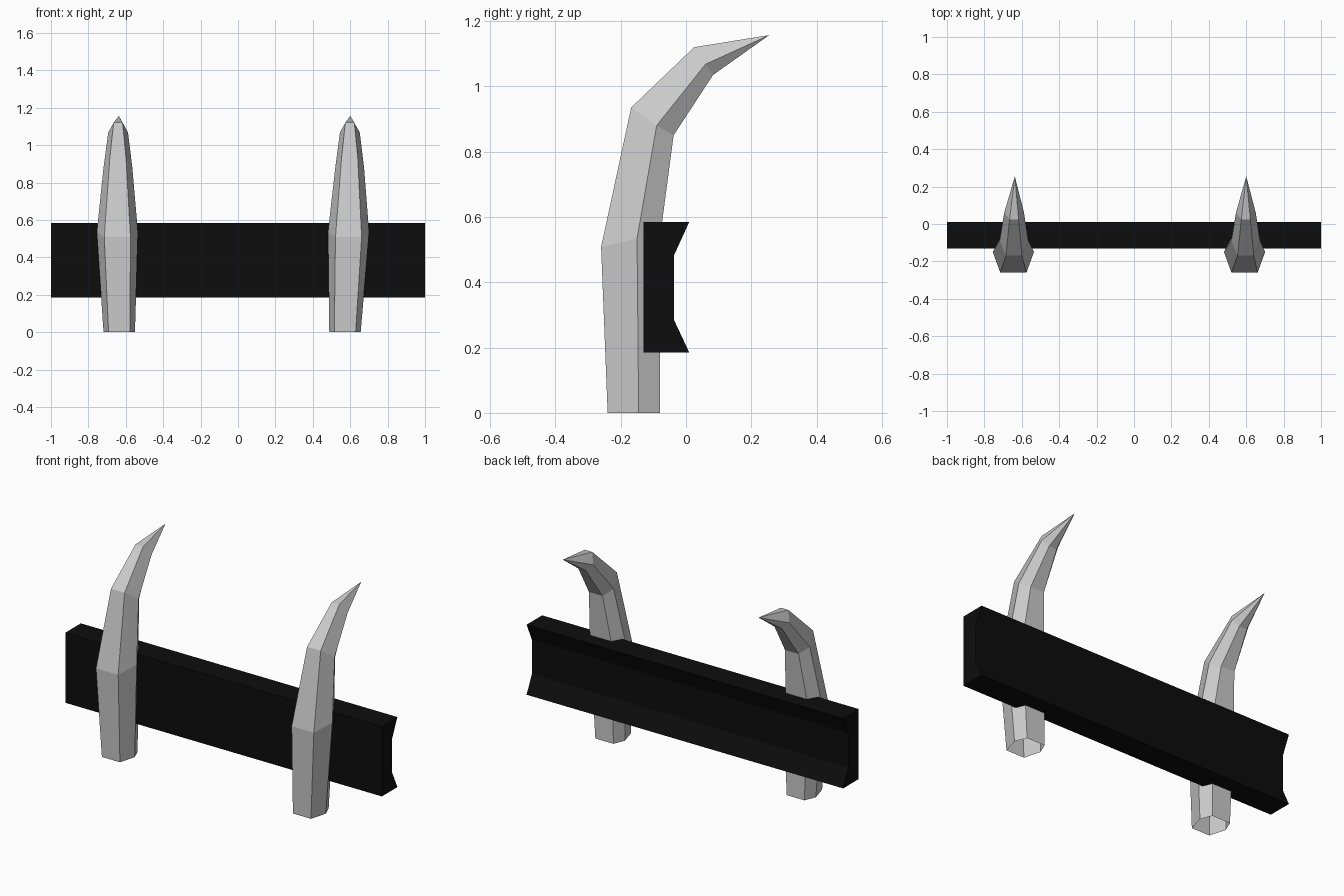
import bpy

if "Cube" in bpy.data.objects:
    bpy.data.objects.remove(bpy.data.objects["Cube"])

def make_mesh(name, verts, faces):
    mesh = bpy.data.meshes.new(name)
    mesh.from_pydata(verts, [], faces)
    mesh.update()
    obj = bpy.data.objects.new(name, mesh)
    bpy.context.collection.objects.link(obj)
    return obj

# Hexagonal rings of a post: front (y, z), side (y, z), back (y, z), end half width, side half width
RINGS = [
    ((-0.24, 0.0), (-0.145, 0.0), (-0.08, 0.0), 0.057, 0.084),
    ((-0.26, 0.508), (-0.15, 0.534), (-0.077, 0.555), 0.070, 0.110),
    ((-0.168, 0.935), (-0.09, 0.88), (-0.038, 0.85), 0.043, 0.077),
    ((0.025, 1.12), (0.06, 1.068), (0.083, 1.035), 0.024, 0.053),
]
TIP = (0.255, 1.157)

def curved_post(name, centres):
    verts, faces = [], []
    for (front, side, back, half, wide), cx in zip(RINGS, centres):
        for dx, (y, z) in ((-half, front), (half, front), (wide, side),
                           (half, back), (-half, back), (-wide, side)):
            verts.append((cx + dx, y, z))
    for r in range(len(RINGS) - 1):
        for i in range(6):
            a, b = r * 6 + i, r * 6 + (i + 1) % 6
            faces.append((a, b, b + 6, a + 6))
    # pointed tip; the foot stays open
    verts.append((centres[-1], *TIP))
    last, tip = (len(RINGS) - 1) * 6, len(verts) - 1
    faces += [(last + i, last + (i + 1) % 6, tip) for i in range(6)]
    return make_mesh(name, verts, faces)

curved_post("left_post", (-0.635, -0.645, -0.642, -0.641, -0.637))
curved_post("right_post", (0.572, 0.591, 0.597, 0.598, 0.600))

# Cross beam with a notched back, extruded along x
profile = [(-0.13, 0.185), (0.01, 0.185), (-0.037, 0.285),
           (-0.037, 0.482), (0.01, 0.585), (-0.13, 0.585)]
n = len(profile)
verts = [(x, y, z) for x in (-1, 1) for y, z in profile]
faces = [(i, i + n, (i + 1) % n + n, (i + 1) % n) for i in range(n)]
faces += [tuple(range(n)), tuple(reversed(range(n, 2 * n)))]
# profile runs counter-clockwise seen from +x, so flip to face outward
beam = make_mesh("cross_beam", verts, [tuple(reversed(f)) for f in faces])

black = bpy.data.materials.new("black")
black.diffuse_color = (0.004, 0.004, 0.004, 1)
black.use_nodes = True
black.node_tree.nodes["Principled BSDF"].inputs["Base Color"].default_value = black.diffuse_color
beam.data.materials.append(black)
